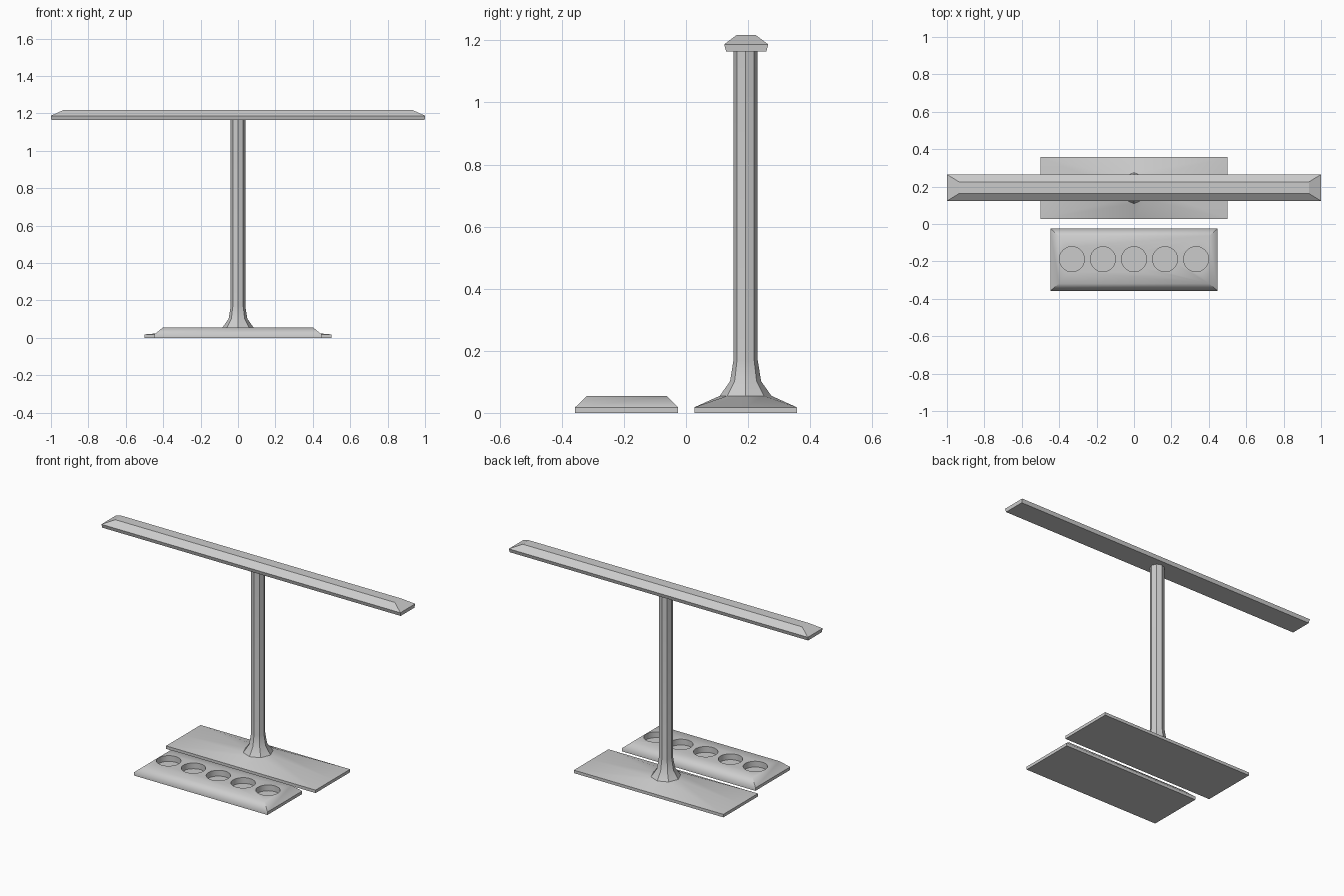
import bpy, bmesh, math

if "Cube" in bpy.data.objects:
    bpy.data.objects.remove(bpy.data.objects["Cube"])


def loft(name, rings, smooth=None):
    """Skin a stack of equal-length rings and cap both ends."""
    bm = bmesh.new()
    loops = [[bm.verts.new(p) for p in ring] for ring in rings]
    n = len(loops[0])
    for a, b in zip(loops, loops[1:]):
        for i in range(n):
            j = (i + 1) % n
            bm.faces.new((a[i], a[j], b[j], b[i]))
    bm.faces.new(loops[0][::-1])
    bm.faces.new(loops[-1])
    bmesh.ops.recalc_face_normals(bm, faces=bm.faces[:])
    mesh = bpy.data.meshes.new(name)
    bm.to_mesh(mesh)
    bm.free()
    obj = bpy.data.objects.new(name, mesh)
    bpy.context.collection.objects.link(obj)
    if smooth:
        shade(obj, smooth)
    return obj


def shade(obj, degrees):
    bpy.ops.object.select_all(action='DESELECT')
    obj.select_set(True)
    bpy.context.view_layer.objects.active = obj
    bpy.ops.object.shade_smooth_by_angle(angle=math.radians(degrees))


def rect(cy, hx, hy, z):
    return [(x * hx, cy + y * hy, z) for x, y in ((1, -1), (1, 1), (-1, 1), (-1, -1))]


def rect8(cy, hx, hy, z):
    # rectangle with corner and mid-side points, matching an octagon's order
    dirs = ((1, 0), (1, 1), (0, 1), (-1, 1), (-1, 0), (-1, -1), (0, -1), (1, -1))
    return [(x * hx, cy + y * hy, z) for x, y in dirs]


def circle(cx, cy, r, z, n):
    return [(cx + r * math.cos(math.tau * i / n),
             cy + r * math.sin(math.tau * i / n), z) for i in range(n)]


STAND_Y, TRAY_Y = 0.192, -0.191

# Stand: rectangular foot flaring into an octagonal post
foot = [rect8(STAND_Y, 0.5, 0.165, z) for z in (0, 0.018)]
post = [circle(0, STAND_Y, r, z, 8)
        for r, z in ((0.083, 0.055), (0.05, 0.102), (0.039, 0.17), (0.039, 1.165))]
loft("stand", foot + post, 30)

# Top bar with bevelled upper edges
loft("top_bar", [rect(STAND_Y + 0.002, hx, hy, z) for hx, hy, z in
                 ((0.998, 0.065, 1.165), (1.0, 0.071, 1.187), (0.935, 0.031, 1.217))])

# Front tray with sloped rim
tray = loft("ring_tray", [rect(TRAY_Y, hx, hy, z) for hx, hy, z in
                          ((0.447, 0.166, 0), (0.447, 0.166, 0.018), (0.402, 0.128, 0.055))])

# Five round recesses cut into the tray
for k in range(-2, 3):
    ring = [circle(k * 0.166, TRAY_Y + 0.003, 0.067, z, 32) for z in (0.02, 0.1)]
    cutter = loft("recess_cutter", ring)
    cutter.hide_render = True
    mod = tray.modifiers.new("recess", 'BOOLEAN')
    mod.operation = 'DIFFERENCE'
    mod.solver = 'EXACT'
    mod.object = cutter
    bpy.context.view_layer.objects.active = tray
    bpy.ops.object.modifier_apply(modifier=mod.name)
    bpy.data.objects.remove(cutter)
shade(tray, 46)
